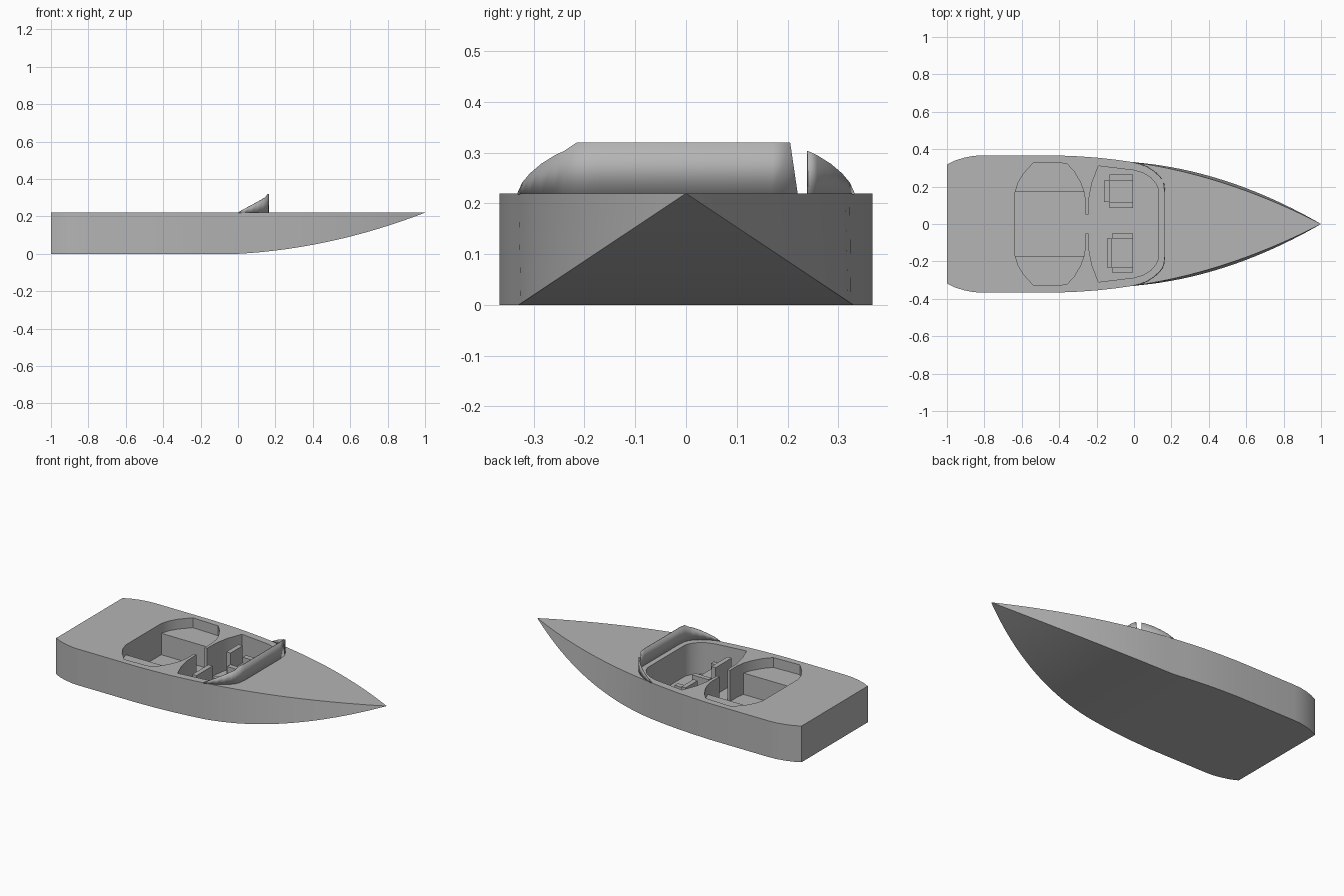
import bpy
import bmesh

cube = bpy.data.objects.get("Cube")
if cube:
    bpy.data.objects.remove(cube)

DECK, FLOOR, BENCH = 0.22, 0.03, 0.16

grey = bpy.data.materials.new("hull_grey")
grey.use_nodes = True
tone = (0.46, 0.46, 0.46, 1)
grey.diffuse_color = tone
grey.node_tree.nodes["Principled BSDF"].inputs["Base Color"].default_value = tone


def finish(name, bm):
    bmesh.ops.remove_doubles(bm, verts=bm.verts, dist=1e-5)
    bmesh.ops.recalc_face_normals(bm, faces=bm.faces)
    mesh = bpy.data.meshes.new(name)
    bm.to_mesh(mesh)
    bm.free()
    mesh.materials.append(grey)
    obj = bpy.data.objects.new(name, mesh)
    bpy.context.collection.objects.link(obj)
    return obj


def activate(obj):
    bpy.ops.object.select_all(action="DESELECT")
    obj.select_set(True)
    bpy.context.view_layer.objects.active = obj


def smooth(obj):
    activate(obj)
    bpy.ops.object.shade_smooth_by_angle(angle=0.5)


def prism(name, outline, z0, z1):
    """Extrude a plan outline between two heights."""
    bm = bmesh.new()
    face = bm.faces.new([bm.verts.new((x, y, z0)) for x, y in outline])
    top = bmesh.ops.extrude_face_region(bm, geom=[face])["geom"]
    for v in top:
        if isinstance(v, bmesh.types.BMVert):
            v.co.z = z1
    return finish(name, bm)


def box(name, x0, x1, y0, y1, z1):
    return prism(name, [(x0, y0), (x1, y0), (x1, y1), (x0, y1)], FLOOR - 0.005, z1)


# Hull: stations of (x, deck half width, keel half width, keel height)
stations = [(x, w, w, 0) for x, w in (
    (-1, 0.318), (-0.96, 0.338), (-0.91, 0.354), (-0.86, 0.364), (-0.81, 0.367),
    (-0.42, 0.367), (-0.3, 0.362), (-0.2, 0.355), (-0.1, 0.344), (0, 0.33))]
for i in range(1, 21):
    x = i / 20
    rise = 0.25 * x + 0.75 * x * x
    keel = 0.33 * (1 - rise)
    stations.append((x, keel - 0.06 * x * (1 - x), keel, DECK * rise))

bm = bmesh.new()
rings = [[bm.verts.new(p) for p in ((x, w, DECK), (x, -w, DECK), (x, -k, z), (x, k, z))]
         for x, w, k, z in stations]
for a, b in zip(rings, rings[1:]):
    for i in range(4):
        j = (i + 1) % 4
        bm.faces.new((a[i], a[j], b[j], b[i]))
bm.faces.new(rings[0])
bmesh.ops.remove_doubles(bm, verts=bm.verts, dist=1e-5)
flat = [e for e in bm.edges if len(e.link_faces) == 2
        and all(abs(f.normal.z) > 0.99 and f.calc_center_median().z > 0.21 for f in e.link_faces)]
hull = finish("hull", bm)

# Cockpit wells joined by a narrow passage
rear = [(-0.635, 0.17), (-0.62, 0.22), (-0.59, 0.27), (-0.535, 0.33),
        (-0.36, 0.324), (-0.32, 0.28), (-0.285, 0.22), (-0.267, 0.17)]
front = [(-0.26, 0.05), (-0.243, 0.05), (-0.24, 0.14), (-0.225, 0.22), (-0.19, 0.31),
         (0, 0.287), (0.05, 0.272), (0.09, 0.247), (0.118, 0.215), (0.132, 0.18)]
half = rear + [(-0.26, 0.12)] + front
well = prism("cockpit_cutter", half + [(x, -y) for x, y in reversed(half)], FLOOR, 0.3)
cut = hull.modifiers.new("cockpit", "BOOLEAN")
cut.operation = "DIFFERENCE"
cut.solver = "EXACT"
cut.object = well
activate(hull)
bpy.ops.object.modifier_apply(modifier=cut.name)
bpy.data.objects.remove(well)
smooth(hull)

# Side benches in the rear well
for side, s in (("left", 1), ("right", -1)):
    prism(side + "_bench", [(x, s * y) for x, y in rear], FLOOR - 0.005, BENCH)

# Front seats: cushion, backrest and two armrests
for side, back, y0, y1, arm in (("left", -0.16, 0.085, 0.265, 0.032),
                                ("right", -0.145, -0.26, -0.05, 0.028)):
    x0 = back + 0.028
    box(side + "_seat_cushion", x0, -0.005, y0 + arm, y1 - arm, 0.09)
    box(side + "_seat_back", back, x0, y0 + arm, y1 - arm, 0.195)
    box(side + "_inner_armrest", x0, -0.005, y0, y0 + arm, 0.125)
    box(side + "_outer_armrest", x0, -0.005, y1 - arm, y1, 0.125)


# Windscreen: (x, y, top height) along the bent glass
def screen(name, path):
    bm = bmesh.new()
    cols = [(bm.verts.new((x, y, DECK - 0.002)), bm.verts.new((x - 0.0005, yt, z)))
            for x, y, yt, z in path]
    for a, b in zip(cols, cols[1:]):
        bm.faces.new((a[0], b[0], b[1], a[1]))
    obj = finish(name, bm)
    thick = obj.modifiers.new("thickness", "SOLIDIFY")
    thick.thickness = 0.004
    thick.offset = 0
    smooth(obj)


wing = [(0, 0.33, 0.33, 0.221), (0.035, 0.321, 0.321, 0.241), (0.07, 0.306, 0.306, 0.259),
        (0.105, 0.284, 0.284, 0.278), (0.135, 0.257, 0.257, 0.295), (0.149, 0.24, 0.24, 0.303)]
screen("windscreen_left_wing", wing)
screen("windscreen", [(x, -y, -t, z) for x, y, t, z in wing]
       + [(0.16, -0.215, -0.215, 0.32), (0.165, -0.17, -0.17, 0.32),
          (0.165, 0.17, 0.17, 0.32), (0.159, 0.22, 0.205, 0.32)])
